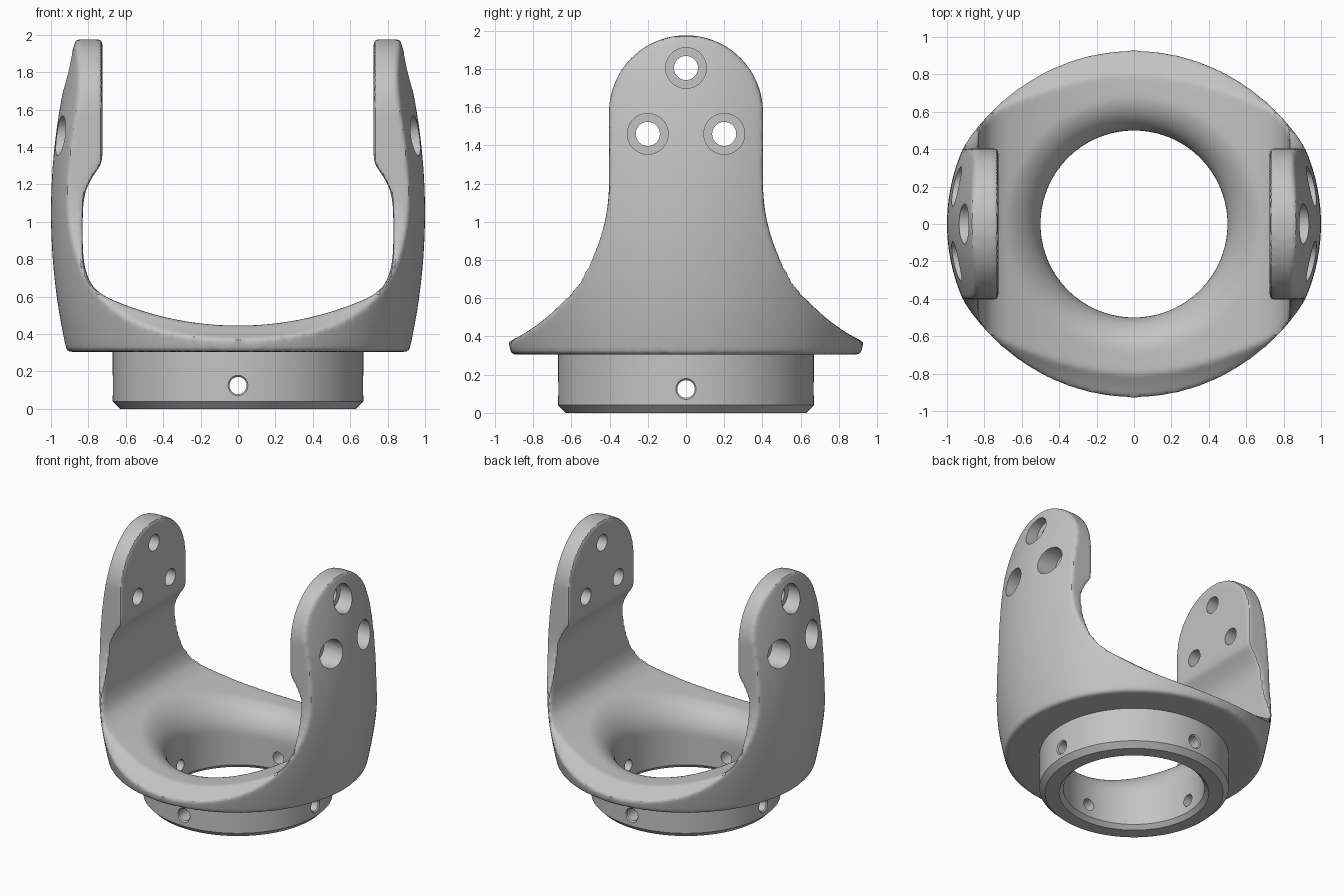
import bpy, bmesh
from math import sin, cos, pi, sqrt, radians
from mathutils import Matrix, Vector

if "Cube" in bpy.data.objects:
    bpy.data.objects.remove(bpy.data.objects["Cube"])

metal = bpy.data.materials.new("satin grey metal")
metal.use_nodes = True
metal.diffuse_color = (0.55, 0.55, 0.55, 1)
metal.node_tree.nodes["Principled BSDF"].inputs["Base Color"].default_value = (0.55, 0.55, 0.55, 1)


def solid(name, shells, closed=False):
    """Skin each shell (a list of matching point rings) into one object."""
    bm = bmesh.new()
    for rings in shells:
        rows = [[bm.verts.new(p) for p in ring] for ring in rings]
        n = len(rows[0])
        pairs = list(zip(rows, rows[1:]))
        if closed:
            pairs.append((rows[-1], rows[0]))
        else:
            bm.faces.new(rows[0])
            bm.faces.new(rows[-1])
        for a, b in pairs:
            for i in range(n):
                j = (i + 1) % n
                bm.faces.new((a[i], a[j], b[j], b[i]))
    bmesh.ops.recalc_face_normals(bm, faces=bm.faces)
    mesh = bpy.data.meshes.new(name)
    bm.to_mesh(mesh)
    bm.free()
    mesh.materials.append(metal)
    obj = bpy.data.objects.new(name, mesh)
    bpy.context.scene.collection.objects.link(obj)
    return obj


def lathe(profile, n=128, matrix=Matrix()):
    return [[matrix @ Vector((r * cos(2 * pi * i / n), r * sin(2 * pi * i / n), h))
             for i in range(n)] for r, h in profile]


def prism(half, along):
    """Mirror a half profile of (across, height) and extrude it."""
    pts = half + [(-a, h) for a, h in reversed(half)]
    if along == "x":
        return [[(d, a, h) for a, h in pts] for d in (-1.5, 1.5)]
    return [[(a, d, h) for a, h in pts] for d in (-1.5, 1.5)]


def smooth_path(pts, steps=6):
    """Catmull-Rom curve through the points."""
    v = [Vector(p) for p in [pts[0]] + pts + [pts[-1]]]
    out = []
    for a, b, c, d in zip(v, v[1:], v[2:], v[3:]):
        for k in range(steps):
            t = k / steps
            p = b * 2 + (c - a) * t + (a * 2 - b * 5 + c * 4 - d) * t ** 2 \
                + (b * 3 - a - c * 3 + d) * t ** 3
            out.append(tuple(p / 2))
    return out + [pts[-1]]


def apply(obj, kind, **settings):
    mod = obj.modifiers.new(kind.lower(), kind)
    for key, value in settings.items():
        setattr(mod, key, value)
    bpy.context.view_layer.objects.active = obj
    bpy.ops.object.modifier_apply(modifier=mod.name)


def boolean(obj, other, operation):
    other.hide_render = True
    apply(obj, "BOOLEAN", object=other, operation=operation)
    bpy.data.objects.remove(other)


def floor_height(x):
    return 2.145 - sqrt(1.7 ** 2 - x * x)


# Barrel-shaped outside of the yoke
heights = [0.305 + 1.895 * i / 40 for i in range(41)]
yoke = solid("yoke", [lathe([(sqrt(3.3 ** 2 - (z - 1.05) ** 2) - 2.3, z) for z in heights])])

# Bell-shaped side outline with round arm tops
bell = [(1.1, 0.2)]
for i in range(33):
    a = radians(76) * (1 - i / 32)
    bell.append((1.318 - 0.915 * cos(a), 1.2 - 0.915 * sin(a)))
for i in range(24):
    a = pi / 2 * i / 24
    bell.append((0.403 * cos(a), 1.573 + 0.403 * sin(a)))
boolean(yoke, solid("bell_outline", [prism(bell, "x")]), "INTERSECT")

# Core that carries the bore down through the collar
boolean(yoke, solid("core", [lathe([(0.6, -0.1), (0.6, 0.36)])]), "UNION")

# Opening between the arms, with a dished floor
opening = [(0.65 * i / 16, floor_height(0.65 * i / 16)) for i in range(1, 16)]
opening += smooth_path([(0.65, 0.574), (0.72, 0.608), (0.78, 0.662), (0.815, 0.745),
                        (0.829, 0.85), (0.83, 1.03), (0.822, 1.13), (0.8, 1.2),
                        (0.765, 1.26), (0.735, 1.305), (0.725, 1.35)])
opening.append((0.725, 2.4))
boolean(yoke, solid("opening", [prism(opening, "y")]), "DIFFERENCE")

# Bore whose rounded lip follows the dished floor
lip = 0.2
bore = lathe([(0.5, -0.3)])
for k in range(17):
    t = pi / 2 * k / 16
    ring = lathe([(0.5 + lip * (1 - cos(t)), 0)])[0]
    bore.append([(p.x, p.y, floor_height(p.x) - lip * (1 - sin(t)) + 0.002) for p in ring])
bore += lathe([(0.5 + lip, 1.0)])
boolean(yoke, solid("bore", [bore]), "DIFFERENCE")

# Soften all edges of the casting
apply(yoke, "REMESH", mode="VOXEL", voxel_size=0.016)
apply(yoke, "SMOOTH", factor=0.5, iterations=5)

# Crisp collar sleeve with a chamfered lower edge
sleeve = [(0.55, -0.05), (0.58, -0.05), (0.67, 0.04), (0.67, 0.33), (0.55, 0.33)]
boolean(yoke, solid("collar_sleeve", [lathe(sleeve)], closed=True), "UNION")

# Flat chamfered underside, set-screw holes and counterbored arm holes
cuts = [lathe([(1.0, -0.4), (1.0, 0), (0.53, 0), (0.49, 0.04)])]
to_x = Matrix.Rotation(pi / 2, 4, "Y")
screw = [(0.046, 0.3), (0.046, 0.661), (0.066, 0.681), (0.066, 0.8)]
bolt = [(0.063, 0.5), (0.063, 0.81), (0.107, 0.81), (0.107, 1.2)]
for quarter in range(4):
    turn = Matrix.Rotation(quarter * pi / 2, 4, "Z")
    cuts.append(lathe(screw, 32, turn @ Matrix.Translation((0, 0, 0.125)) @ to_x))
    if quarter % 2 == 0:
        for y, z in ((0, 1.805), (-0.2, 1.46), (0.2, 1.46)):
            cuts.append(lathe(bolt, 40, turn @ Matrix.Translation((0, y, z)) @ to_x))
boolean(yoke, solid("drills", cuts), "DIFFERENCE")

# Smooth shading with crisp machined edges
bpy.ops.object.select_all(action="DESELECT")
yoke.select_set(True)
bpy.context.view_layer.objects.active = yoke
bpy.ops.object.shade_smooth_by_angle(angle=radians(32))
